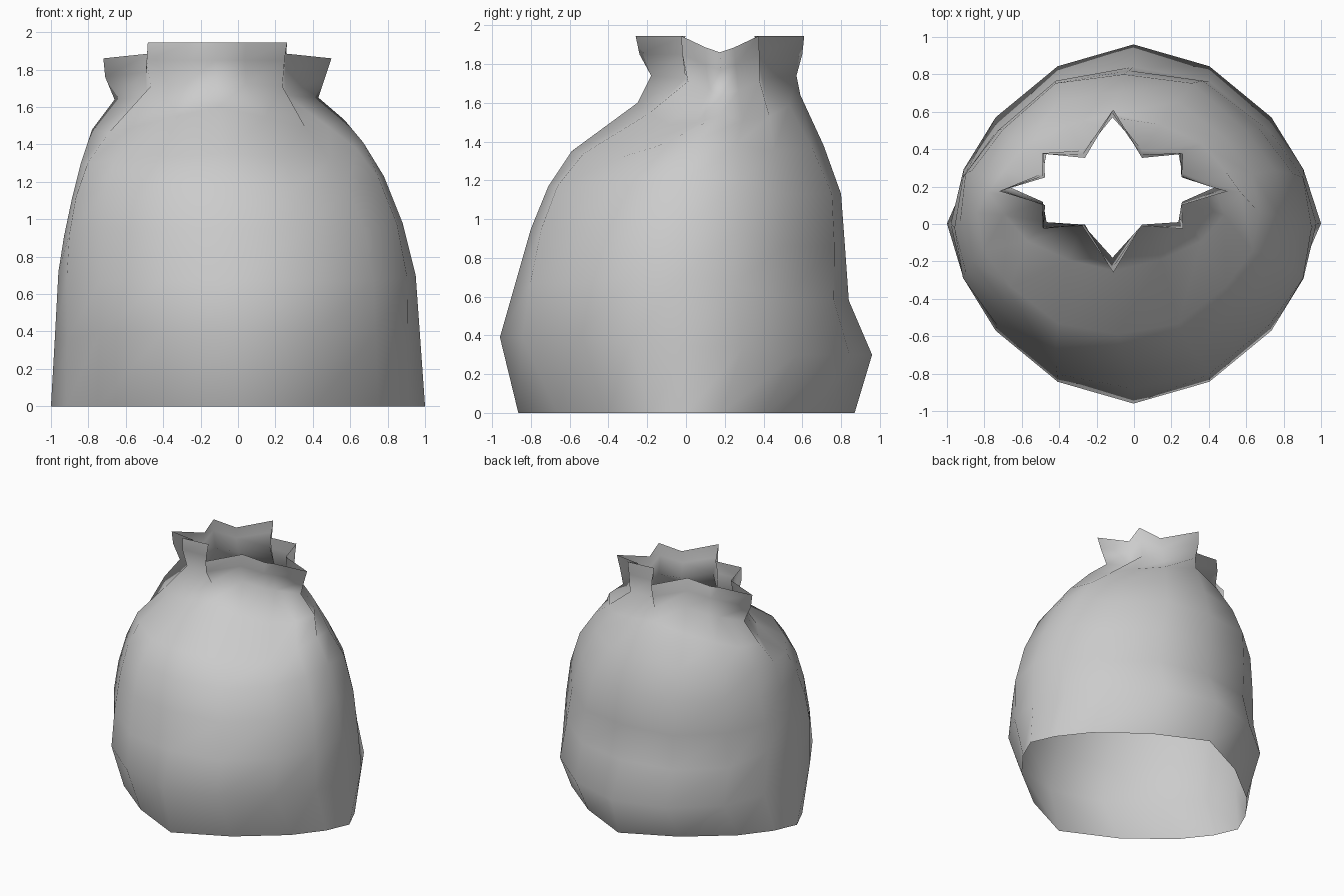
import bpy, bmesh

if "Cube" in bpy.data.objects:
    bpy.data.objects.remove(bpy.data.objects["Cube"])

# Quarter cross-section shapes (unit size): flattened base, plump body, shoulder, pleated neck
BASE = [(1, 0), (.92, .21), (.75, .46), (.41, .77), (0, 1)]
BODY = [(1, 0), (.92, .30), (.75, .59), (.41, .865), (0, 1)]
SHOULDER = [(1, 0), (.87, .29), (.69, .62), (.37, .86), (0, 1)]
STAR = [(1, 0), (.60, .17), (.61, .46), (.25, .41), (0, 1)]
HEIGHT_BLEND = [0, .3, 1, 1, 1]  # side height -> front/back height
DIP = [0, .5, 1, .5, 0]          # where the cloth sags under the gathers

# Each ring: right (x,z), left (x,z), front (y,z), back (y,z),
# pleat amount (negative makes the section boxier), section shape, sag
RINGS = [
    ((1.00, 0), (-1.00, 0), (-.865, 0), (.87, 0), 0, BASE, 0),
    ((.975, .35), (-.98, .35), (-.96, .39), (.96, .30), -.03, BODY, 0),
    ((.95, .70), (-.96, .72), (-.88, .67), (.84, .58), -.10, BODY, 0),
    ((.88, .98), (-.93, .91), (-.80, .95), (.82, .86), -.15, BODY, 0),
    ((.78, 1.23), (-.89, 1.10), (-.71, 1.17), (.80, 1.13), -.16, BODY, 0),
    ((.67, 1.41), (-.84, 1.30), (-.59, 1.35), (.71, 1.38), -.10, BODY, .03),
    ((.57, 1.53), (-.78, 1.48), (-.25, 1.60), (.59, 1.64), 0, SHOULDER, .11),
    ((.43, 1.65), (-.66, 1.64), (-.18, 1.74), (.57, 1.74), .74, BODY, .03),
    ((.47, 1.77), (-.71, 1.76), (-.24, 1.85), (.60, 1.85), .9, BODY, 0),
    ((.50, 1.86), (-.72, 1.86), (-.26, 1.945), (.61, 1.945), 1, BODY, 0),
]


def ring_points(right, left, front, back, fold, shape, sag):
    cx, cy = (right[0] + left[0]) / 2, (front[0] + back[0]) / 2
    rx, ry = (right[0] - left[0]) / 2, (back[0] - front[0]) / 2
    pts = []
    for k in range(16):
        q = k % 8 if k % 8 <= 4 else 8 - k % 8
        sx = 1 if k <= 4 or k >= 12 else -1
        sy = 1 if k <= 8 else -1
        tx = shape[q][0] + (STAR[q][0] - shape[q][0]) * fold
        ty = shape[q][1] + (STAR[q][1] - shape[q][1]) * fold
        side = (right if sx > 0 else left)[1]
        face = (back if sy > 0 else front)[1]
        z = side + (face - side) * HEIGHT_BLEND[q] - sag * DIP[q]
        pts.append((cx + sx * rx * tx, cy + sy * ry * ty, z))
    return pts


# Sack: loft the rings into one open-ended cloth shell
bm = bmesh.new()
loops = [[bm.verts.new(p) for p in ring_points(*r)] for r in RINGS]
for a, b in zip(loops, loops[1:]):
    for i in range(16):
        j = (i + 1) % 16
        bm.faces.new((a[i], a[j], b[j], b[i])).smooth = True

mesh = bpy.data.meshes.new("sack")
bm.to_mesh(mesh)
bm.free()
sack = bpy.data.objects.new("sack", mesh)
bpy.context.collection.objects.link(sack)
